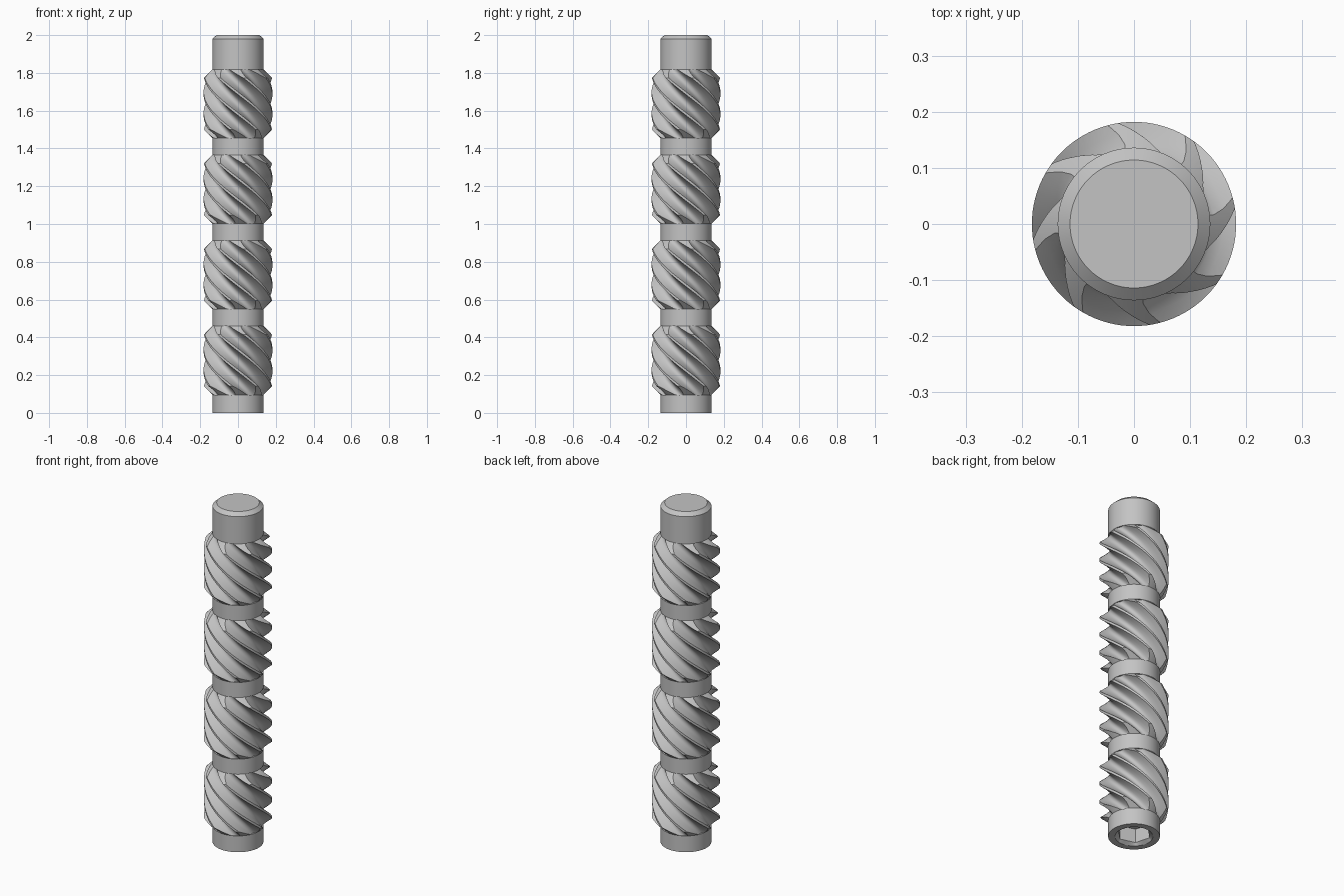
import bpy, bmesh, math

cube = bpy.data.objects.get("Cube")
if cube:
    bpy.data.objects.remove(cube, do_unlink=True)

SEG = 96
SHAFT_R, CORE_R, GEAR_R = 0.136, 0.115, 0.182
TEETH, LEAD = 8, 0.88
GEAR_H, GEAR_STEP, GEAR_START = 0.364, 0.453, 0.096
CHAMFER = GEAR_R - SHAFT_R

steel = bpy.data.materials.new("grey steel")
steel.use_nodes = True
steel.diffuse_color = (0.55, 0.55, 0.55, 1)
steel.node_tree.nodes["Principled BSDF"].inputs["Base Color"].default_value = (0.55, 0.55, 0.55, 1)


def loft(name, rings):
    """Skin a stack of closed point rings and cap both ends."""
    bm = bmesh.new()
    loops = [[bm.verts.new(p) for p in ring] for ring in rings]
    for a, b in zip(loops, loops[1:]):
        for i in range(len(a)):
            j = (i + 1) % len(a)
            bm.faces.new((a[i], a[j], b[j], b[i]))
    bm.faces.new(loops[0][::-1])
    bm.faces.new(loops[-1])
    bmesh.ops.recalc_face_normals(bm, faces=bm.faces)
    mesh = bpy.data.meshes.new(name)
    bm.to_mesh(mesh)
    bm.free()
    mesh.materials.append(steel)
    obj = bpy.data.objects.new(name, mesh)
    bpy.context.collection.objects.link(obj)
    return obj


def smooth(obj, degrees=30):
    bpy.ops.object.select_all(action="DESELECT")
    obj.select_set(True)
    bpy.context.view_layer.objects.active = obj
    bpy.ops.object.shade_smooth_by_angle(angle=math.radians(degrees))


def circle(r, z):
    steps = [math.tau * i / SEG for i in range(SEG)]
    return [(r * math.cos(a), r * math.sin(a), z) for a in steps]


def hexagon(r, z):
    """Six-sided ring with one corner on the back-left diagonal."""
    ring = []
    for i in range(SEG):
        a = math.tau * i / SEG
        off = (a - math.pi / 4) % (math.pi / 3) - math.pi / 6
        d = r * math.cos(math.pi / 6) / math.cos(off)
        ring.append((d * math.cos(a), d * math.sin(a), z))
    return ring


# Narrow tooth with hollow flanks: (share of the pitch, radius) from tip to root
FLANK = [(0.055, 0.186), (0.15, 0.159), (0.25, 0.141), (0.33, 0.133), (0.41, 0.129)]
TOOTH = [(-u, r) for u, r in reversed(FLANK)] + FLANK + [(0.5, 0.128)]


def tooth_ring(z, z_tip):
    """Gear cross-section turned to follow the helix."""
    turn = math.radians(12) - math.tau * (z - z_tip) / LEAD
    ring = []
    for t in range(TEETH):
        for u, r in TOOTH:
            a = turn + math.tau * (t + u) / TEETH
            ring.append((r * math.cos(a), r * math.sin(a), z))
    return ring


# Shaft with a hexagonal socket in the bottom, a thinner core inside each gear
# and a chamfered top
starts = [GEAR_START + k * GEAR_STEP for k in range(4)]
rings = [hexagon(0.09, 0.2), hexagon(0.09, 0.015), circle(0.1, 0), circle(SHAFT_R, 0)]
for z0 in starts:
    z1 = z0 + GEAR_H
    rings += [circle(SHAFT_R, z0), circle(CORE_R, z0), circle(CORE_R, z1), circle(SHAFT_R, z1)]
rings += [circle(SHAFT_R, 1.98), circle(0.114, 2)]
smooth(loft("shaft", rings))

# Helical gears, each trimmed by a chamfered barrel
for k, z0 in enumerate(starts):
    z1 = z0 + GEAR_H
    lo, hi = z0 - 0.02, z1 + 0.02
    gear = loft(f"helical_gear_{k + 1}",
                [tooth_ring(lo + (hi - lo) * i / 40, z1 - CHAMFER) for i in range(41)])
    barrel = loft(f"gear_trim_{k + 1}", [
        circle(SHAFT_R, z0), circle(GEAR_R, z0 + CHAMFER),
        circle(GEAR_R, z1 - CHAMFER), circle(SHAFT_R, z1)])
    trim = gear.modifiers.new("trim", "BOOLEAN")
    trim.operation = "INTERSECT"
    trim.solver = "EXACT"
    trim.object = barrel
    bpy.context.view_layer.objects.active = gear
    bpy.ops.object.modifier_apply(modifier=trim.name)
    bpy.data.objects.remove(barrel, do_unlink=True)
    smooth(gear)
